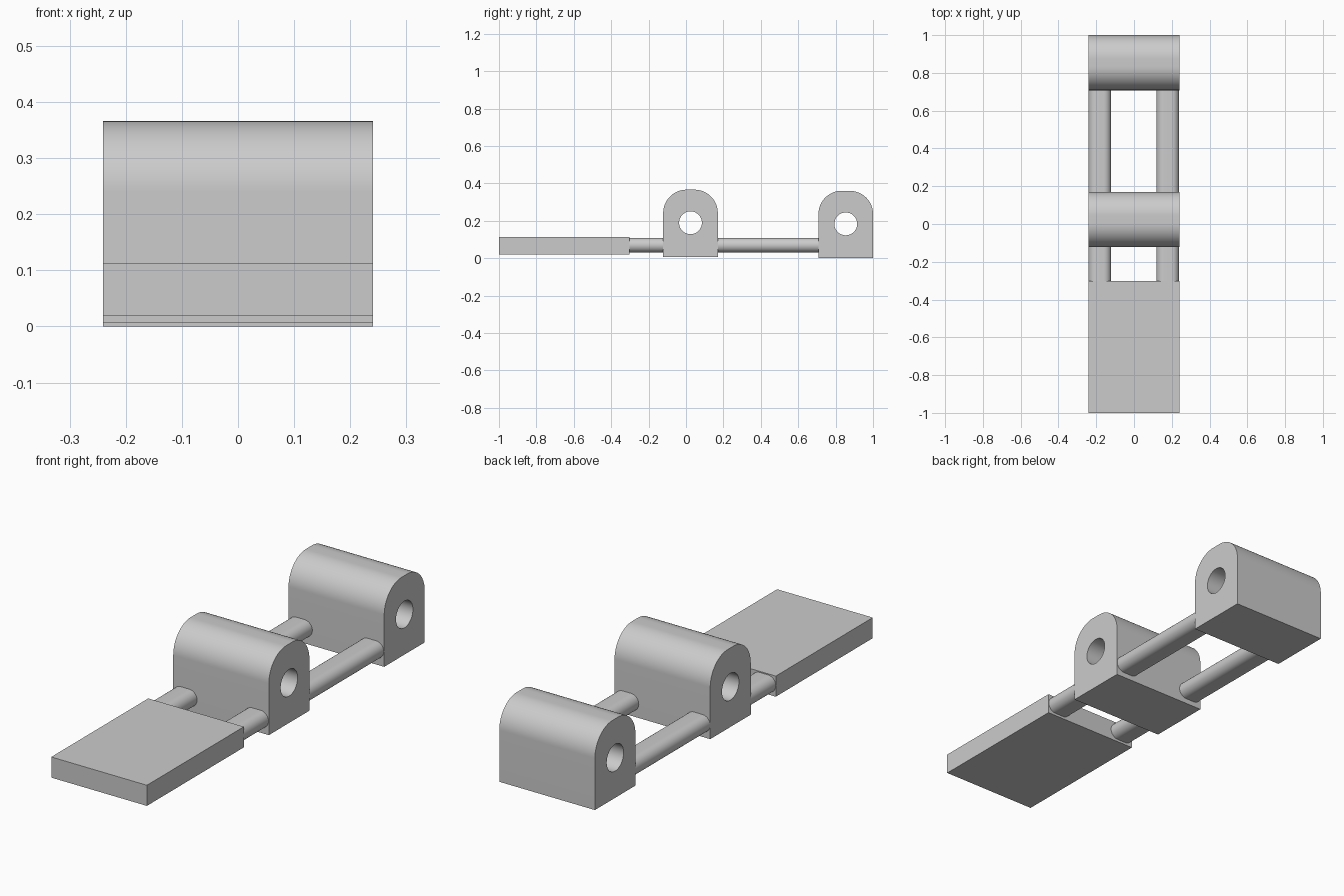
import bpy
import bmesh
from math import cos, sin, pi, radians
from mathutils import Matrix

if "Cube" in bpy.data.objects:
    bpy.data.objects.remove(bpy.data.objects["Cube"], do_unlink=True)

grey = bpy.data.materials.new("plain grey")
grey.use_nodes = True
grey.diffuse_color = (0.6, 0.6, 0.6, 1)
grey.node_tree.nodes["Principled BSDF"].inputs["Base Color"].default_value = (0.6, 0.6, 0.6, 1)

HALF_WIDTH = 0.241
# Axis maps for extruding a flat profile sideways or lengthwise
SIDEWAYS = Matrix(((0, 0, 1, 0), (1, 0, 0, 0), (0, 1, 0, 0), (0, 0, 0, 1)))
LENGTHWISE = Matrix(((1, 0, 0, 0), (0, 0, -1, 0), (0, 1, 0, 0), (0, 0, 0, 1)))


def arc(cx, cy, r, start, end, n=24):
    return [(cx + r * cos(start + (end - start) * i / n),
             cy + r * sin(start + (end - start) * i / n)) for i in range(n + 1)]


def extrude_profile(name, loops, half_depth, axes, location):
    """Fill closed loops (inner loops become holes) and extrude them."""
    curve = bpy.data.curves.new(name, "CURVE")
    curve.dimensions = "2D"
    curve.fill_mode = "BOTH"
    curve.extrude = half_depth
    for pts in loops:
        spline = curve.splines.new("POLY")
        spline.points.add(len(pts) - 1)
        for p, (u, v) in zip(spline.points, pts):
            p.co = (u, v, 0, 1)
        spline.use_cyclic_u = True
    temp = bpy.data.objects.new(name + " profile", curve)
    bpy.context.collection.objects.link(temp)
    bpy.context.view_layer.update()
    mesh = bpy.data.meshes.new_from_object(
        temp.evaluated_get(bpy.context.evaluated_depsgraph_get()))
    bpy.data.objects.remove(temp, do_unlink=True)
    mesh.transform(axes)
    bm = bmesh.new()
    bm.from_mesh(mesh)
    bmesh.ops.remove_doubles(bm, verts=bm.verts, dist=1e-5)
    bmesh.ops.recalc_face_normals(bm, faces=bm.faces)
    bm.to_mesh(mesh)
    bm.free()
    mesh.materials.clear()
    mesh.materials.append(grey)
    obj = bpy.data.objects.new(name, mesh)
    obj.location = location
    bpy.context.collection.objects.link(obj)
    bpy.ops.object.select_all(action="DESELECT")
    obj.select_set(True)
    bpy.context.view_layer.objects.active = obj
    bpy.ops.object.shade_smooth_by_angle(angle=radians(30))
    return obj


# Bearing blocks: rounded top with a cross hole
def bearing_block(name, y, z):
    w, h, r = 0.146, 0.36, 0.125
    outline = [(-w, 0), (w, 0)]
    outline += arc(w - r, h - r, r, 0, pi / 2)
    outline += arc(r - w, h - r, r, pi / 2, pi)
    hole = arc(0, 0.183, 0.061, 0, 2 * pi, 48)[:-1]
    extrude_profile(name, [outline, hole], HALF_WIDTH, SIDEWAYS, (0, y, z))


bearing_block("middle_block", 0.024, 0.006)
bearing_block("rear_block", 0.854, 0)

# Front plate
plate = [(-HALF_WIDTH, 0.019), (HALF_WIDTH, 0.019), (HALF_WIDTH, 0.113), (-HALF_WIDTH, 0.113)]
extrude_profile("front_plate", [plate], 0.349, LENGTHWISE, (0, -0.651, 0))

# Side rods with rounded edges, joining plate and blocks
r, flat = 0.039, 0.021
rod = arc(flat, 0, r, -pi / 2, pi / 2) + arc(-flat, 0, r, pi / 2, 3 * pi / 2)
for side, x in (("left", 0.179), ("right", -0.181)):
    for part, y0, y1 in (("front", -0.305, -0.115), ("rear", 0.165, 0.715)):
        extrude_profile(f"{part}_{side}_rod", [rod], (y1 - y0) / 2, LENGTHWISE,
                        (x, (y0 + y1) / 2, 0.069))
